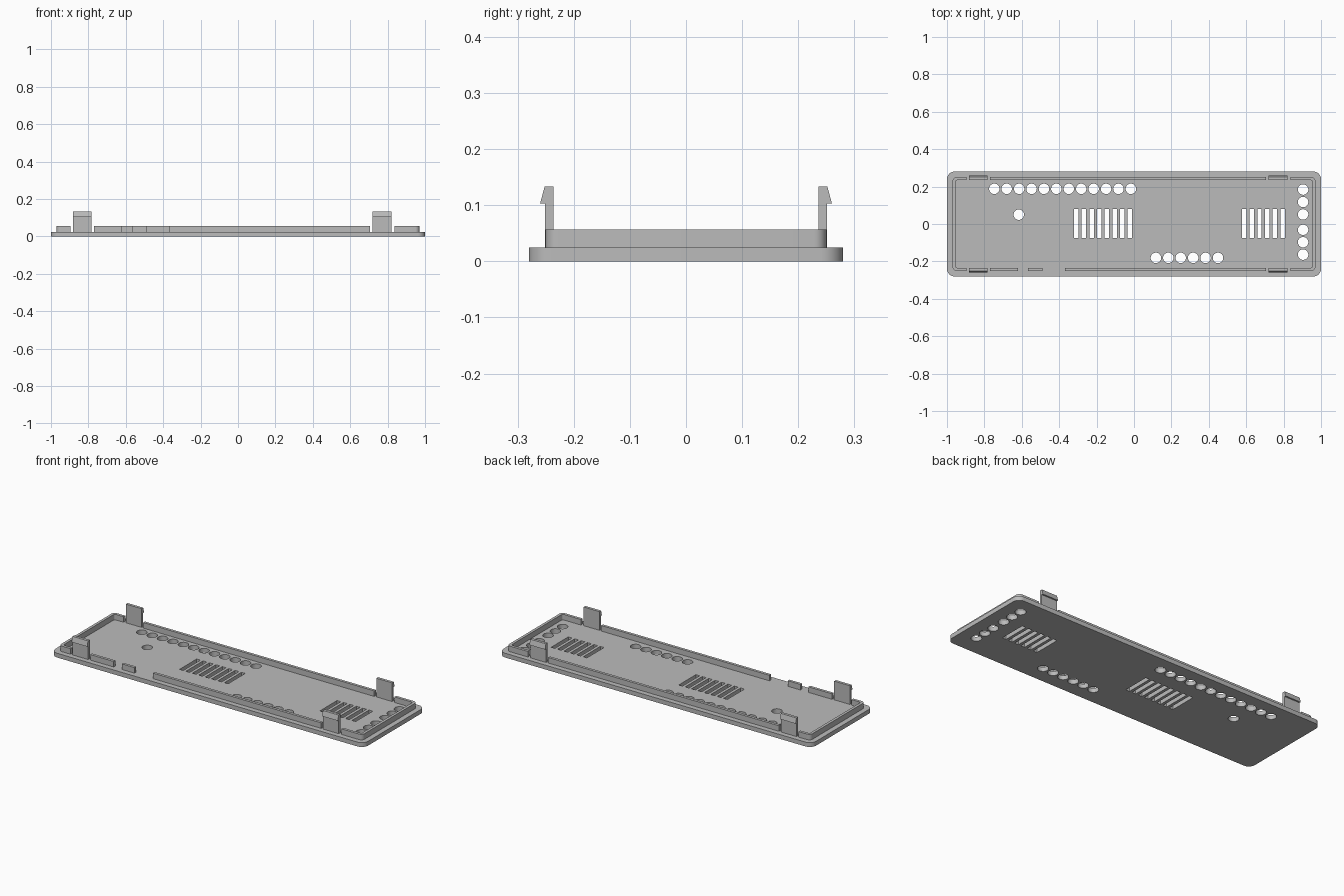
import bpy, bmesh, math
from mathutils import Matrix, Vector

cube = bpy.data.objects.get("Cube")
if cube:
    bpy.data.objects.remove(cube, do_unlink=True)

PLATE_TOP, RIM_TOP = 0.025, 0.057
RIM_X, RIM_Y, WALL = 0.97, 0.25, 0.016

# Single grey plastic
grey = bpy.data.materials.new("grey_plastic")
grey.use_nodes = True
colour = (0.5, 0.5, 0.5, 1)
grey.diffuse_color = colour
grey.node_tree.nodes["Principled BSDF"].inputs["Base Color"].default_value = colour


def make_object(name, bm):
    bmesh.ops.recalc_face_normals(bm, faces=bm.faces[:])
    mesh = bpy.data.meshes.new(name)
    bm.to_mesh(mesh)
    bm.free()
    mesh.materials.append(grey)
    ob = bpy.data.objects.new(name, mesh)
    bpy.context.collection.objects.link(ob)
    return ob


def extrude(bm, points, direction):
    face = bm.faces.new([bm.verts.new(p) for p in points])
    new = bmesh.ops.extrude_face_region(bm, geom=[face])["geom"]
    verts = [v for v in new if isinstance(v, bmesh.types.BMVert)]
    bmesh.ops.translate(bm, verts=verts, vec=direction)


def rounded_slab(bm, hx, hy, radius, z0, z1, steps=8):
    points = []
    for i, (sx, sy) in enumerate([(1, 1), (-1, 1), (-1, -1), (1, -1)]):
        for k in range(steps + 1):
            a = (i + k / steps) * math.pi / 2
            points.append((sx * (hx - radius) + radius * math.cos(a),
                           sy * (hy - radius) + radius * math.sin(a), z0))
    extrude(bm, points, Vector((0, 0, z1 - z0)))


def add_box(bm, x0, x1, y0, y1, z0, z1):
    centre = Matrix.Translation(((x0 + x1) / 2, (y0 + y1) / 2, (z0 + z1) / 2))
    size = Matrix.Diagonal((x1 - x0, y1 - y0, z1 - z0, 1))
    bmesh.ops.create_cube(bm, size=1, matrix=centre @ size)


def cut(target, bm):
    cutter = make_object("cutter", bm)
    cutter.hide_render = True
    mod = target.modifiers.new("cut", "BOOLEAN")
    mod.operation, mod.solver, mod.object = "DIFFERENCE", "EXACT", cutter
    bpy.context.view_layer.objects.active = target
    bpy.ops.object.modifier_apply(modifier=mod.name)
    bpy.data.objects.remove(cutter, do_unlink=True)


def smooth(ob):
    bpy.ops.object.select_all(action="DESELECT")
    ob.select_set(True)
    bpy.context.view_layer.objects.active = ob
    bpy.ops.object.shade_smooth_by_angle(angle=math.radians(30))


# Base plate
bm = bmesh.new()
rounded_slab(bm, 1.0, 0.28, 0.04, 0, PLATE_TOP)
plate = make_object("base_plate", bm)

# Round holes and vent slots through the plate
PITCH = 0.0664
holes = [(-0.747 + i * PITCH, 0.188) for i in range(12)]
holes += [(0.117 + i * PITCH, -0.181) for i in range(6)]
holes += [(0.904, start - i * PITCH) for start in (0.184, -0.031) for i in range(3)]
holes.append((-0.616, 0.05))
bm = bmesh.new()
for x, y in holes:
    bmesh.ops.create_cone(bm, cap_ends=True, segments=32, radius1=0.028, radius2=0.028,
                          depth=0.2, matrix=Matrix.Translation((x, y, 0)))
for start, count in ((-0.309, 8), (0.589, 6)):
    for i in range(count):
        x = start + i * 0.041
        add_box(bm, x - 0.012, x + 0.012, -0.076, 0.081, -0.1, 0.1)
cut(plate, bm)
smooth(plate)

# Raised rim, hollowed, with gaps for the clips and two notches at the front
bm = bmesh.new()
rounded_slab(bm, RIM_X, RIM_Y, 0.022, PLATE_TOP, RIM_TOP)
rim = make_object("raised_rim", bm)
bm = bmesh.new()
rounded_slab(bm, RIM_X - WALL, RIM_Y - WALL, 0.008, -0.1, 0.2)
cut(rim, bm)
bm = bmesh.new()
for x0, x1 in ((-0.896, -0.77), (0.707, 0.836)):
    for side in (-1, 1):
        y0, y1 = sorted((side * 0.22, side * 0.3))
        add_box(bm, x0, x1, y0, y1, -0.1, 0.2)
for x0, x1 in ((-0.62, -0.568), (-0.488, -0.37)):
    add_box(bm, x0, x1, -0.3, -0.22, -0.1, 0.2)
cut(rim, bm)
smooth(rim)

# Snap clips with outward barbs
profile = [(0.236, PLATE_TOP), (0.251, PLATE_TOP), (0.251, 0.103),
           (0.26, 0.103), (0.252, 0.133), (0.236, 0.133)]
for x, end in ((-0.883, "right"), (0.72, "left")):
    for side, place in ((-1, "front"), (1, "back")):
        bm = bmesh.new()
        extrude(bm, [(x, side * y, z) for y, z in profile], Vector((0.1, 0, 0)))
        make_object(f"snap_clip_{place}_{end}", bm)
